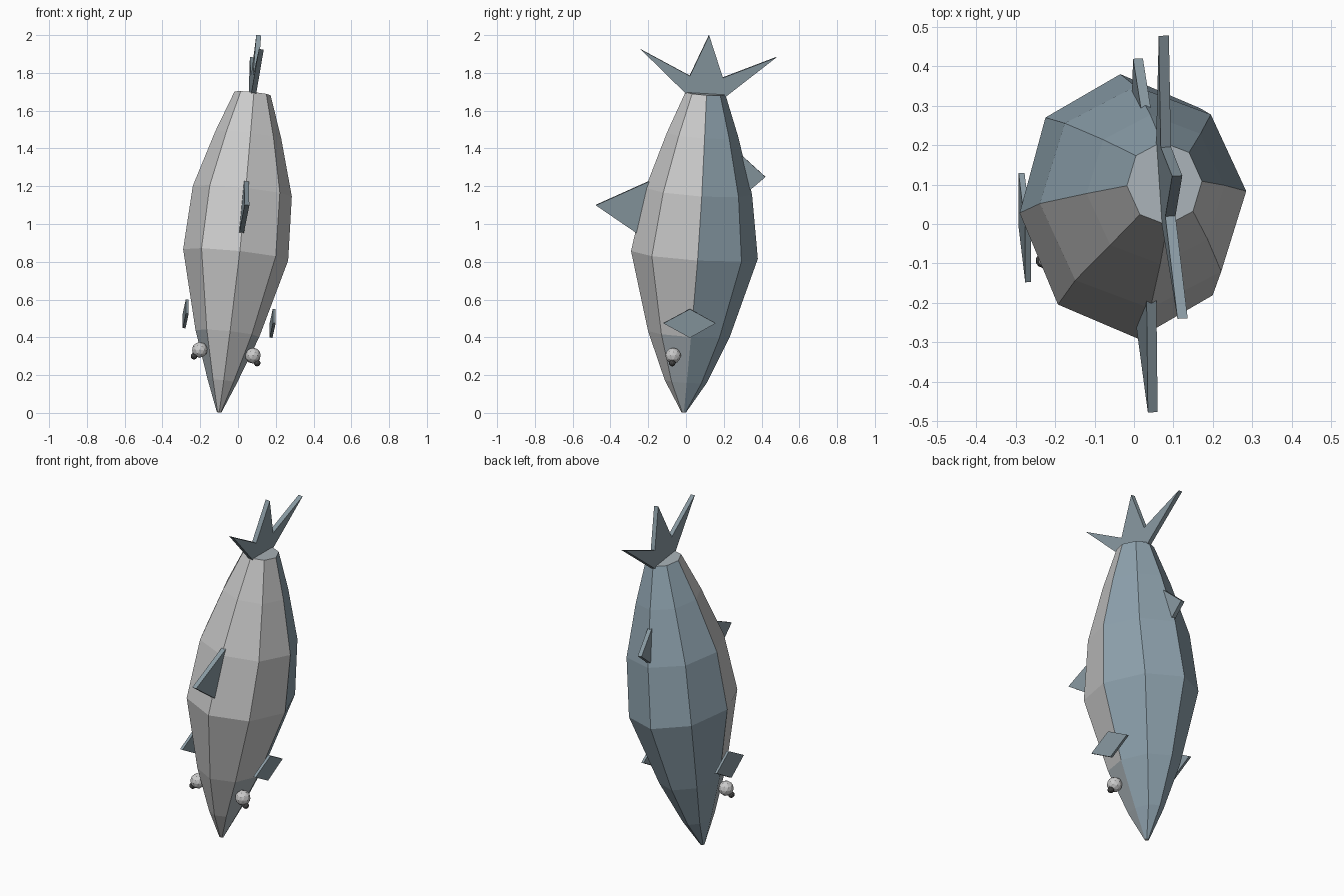
import bpy, bmesh
from math import sin, cos, pi
from mathutils import Vector

if "Cube" in bpy.data.objects:
    bpy.data.objects.remove(bpy.data.objects["Cube"])

# Tilted body frame: W runs nose to tail, V to the back, U to the right
O = Vector((-0.1, -0.012, 0.003))
W = Vector((0.105, 0.068, 1)).normalized()
V = Vector((-0.06, 1, 0))
V = (V - W * V.dot(W)).normalized()
U = V.cross(W)


def material(name, r, g, b):
    m = bpy.data.materials.new(name)
    m.diffuse_color = (r, g, b, 1)
    m.use_nodes = True
    m.node_tree.nodes["Principled BSDF"].inputs["Base Color"].default_value = m.diffuse_color
    return m


BLUE = material("blue_grey", 0.27, 0.36, 0.42)
FIN = material("fin_grey", 0.25, 0.32, 0.36)
PALE = material("belly_grey", 0.55, 0.55, 0.55)
MIX = material("side_grey", 0.40, 0.45, 0.48)
WHITE = material("eye_grey", 0.6, 0.6, 0.6)
DARK = material("pupil_dark", 0.06, 0.06, 0.06)


def finish(name, bm, *mats):
    bmesh.ops.recalc_face_normals(bm, faces=bm.faces)
    me = bpy.data.meshes.new(name)
    bm.to_mesh(me)
    bm.free()
    for m in mats:
        me.materials.append(m)
    ob = bpy.data.objects.new(name, me)
    bpy.context.collection.objects.link(ob)
    return ob


def on_plane(y, z, d):
    """Point at given y, z lying d to the right of the body's middle plane."""
    x = O.x + (d - (y - O.y) * U.y - (z - O.z) * U.z) / U.x
    return Vector((x, y, z))


def mirrored(p):
    return p - U * (2 * (p - O).dot(U))


def slab(name, outline, thick, d=0, flip=False):
    pts = [on_plane(y, z, d) for y, z in outline]
    if flip:
        pts = [mirrored(p) for p in pts]
    bm = bmesh.new()
    a = [bm.verts.new(p - U * thick / 2) for p in pts]
    b = [bm.verts.new(p + U * thick / 2) for p in pts]
    bm.faces.new(a)
    bm.faces.new(b)
    for i in range(len(a)):
        j = (i + 1) % len(a)
        bm.faces.new((a[i], a[j], b[j], b[i]))
    finish(name, bm, FIN)


def ball(name, centre, r, mat):
    bm = bmesh.new()
    bmesh.ops.create_icosphere(bm, subdivisions=2, radius=r)
    bmesh.ops.translate(bm, verts=bm.verts, vec=centre)
    finish(name, bm, mat)


# Body: eight-sided rings (distance along axis, half width, half depth)
rings = [(0, 0.012, 0.012), (0.165, 0.078, 0.112), (0.42, 0.17, 0.218),
         (0.84, 0.28, 0.337), (1.18, 0.264, 0.283), (1.48, 0.176, 0.19),
         (1.702, 0.096, 0.106)]
bm = bmesh.new()
loops = []
for s, rx, ry in rings:
    loops.append([bm.verts.new(O + W * s + U * rx * cos(k * pi / 4) + V * ry * sin(k * pi / 4))
                  for k in range(8)])
for i in range(len(loops) - 1):
    for k in range(8):
        n = (k + 1) % 8
        f = bm.faces.new((loops[i][k], loops[i][n], loops[i + 1][n], loops[i + 1][k]))
        side = k in (4, 7) and i < 2
        f.material_index = 0 if k < 4 else (2 if side else 1)
bm.faces.new(loops[0]).material_index = 1
bm.faces.new(loops[-1]).material_index = 2
finish("body", bm, BLUE, PALE, MIX)

# Fins in the middle plane
slab("tail_fin", [(0.0, 1.69), (-0.24, 1.925), (0.02, 1.785), (0.122, 2.0),
                  (0.195, 1.775), (0.478, 1.883), (0.21, 1.675), (0.1, 1.685)], 0.026)
slab("belly_fin", [(-0.478, 1.10), (-0.13, 1.256), (-0.2, 0.91)], 0.025)
slab("back_fin", [(0.42, 1.25), (0.2, 1.45), (0.29, 1.14)], 0.025)

# Paired side fins and eyes
for flip, side in ((False, "right"), (True, "left")):
    slab(side + "_side_fin", [(-0.12, 0.475), (0.02, 0.55), (0.157, 0.475), (0.02, 0.398)],
         0.015, 0.232, flip)
    for part, (y, z, d, r, mat) in {"_eye": (-0.068, 0.303, 0.142, 0.042, WHITE),
                                    "_pupil": (-0.073, 0.264, 0.168, 0.018, DARK)}.items():
        p = on_plane(y, z, d)
        ball(side + part, mirrored(p) if flip else p, r, mat)
